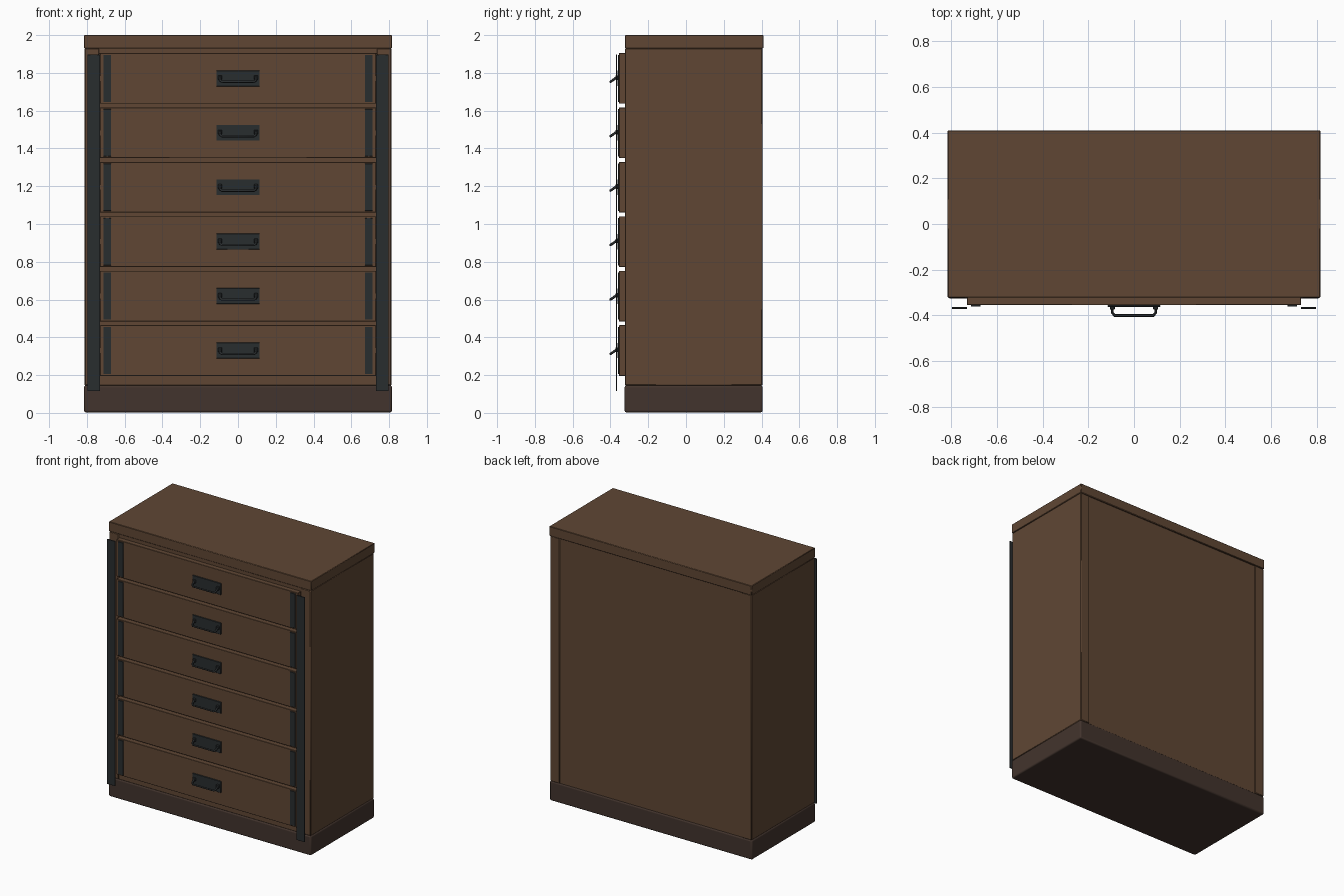
import bpy

if "Cube" in bpy.data.objects:
    bpy.data.objects.remove(bpy.data.objects["Cube"])


def material(name, rgb):
    m = bpy.data.materials.new(name)
    m.diffuse_color = (*rgb, 1)
    m.use_nodes = True
    m.node_tree.nodes["Principled BSDF"].inputs["Base Color"].default_value = m.diffuse_color
    return m


WOOD = material("brown_wood", (0.115, 0.062, 0.034))
DARK = material("dark_wood", (0.055, 0.034, 0.026))
METAL = material("black_metal", (0.022, 0.026, 0.028))


def box(name, x, y, z, mat, bevel=0.002, segments=1):
    """Box from (min, max) ranges with a softened edge."""
    bpy.ops.mesh.primitive_cube_add(size=1, location=[(a + b) / 2 for a, b in (x, y, z)])
    ob = bpy.context.object
    ob.name = name
    ob.scale = [b - a for a, b in (x, y, z)]
    bpy.ops.object.transform_apply(location=False, rotation=False, scale=True)
    ob.data.materials.append(mat)
    if bevel:
        mod = ob.modifiers.new("edge", "BEVEL")
        mod.width, mod.segments = bevel, segments
        bpy.ops.object.shade_smooth_by_angle()
    return ob


def pair(name, x, y, z, mat, bevel=0.002):
    """The same box on the right and left."""
    box(name + "_right", x, y, z, mat, bevel)
    box(name + "_left", (-x[1], -x[0]), y, z, mat, bevel)


# Carcass: plinth, top, sides, back and bottom
box("plinth", (-0.815, 0.815), (-0.325, 0.405), (0.003, 0.145), DARK, 0.01, 3)
box("top_board", (-0.815, 0.815), (-0.322, 0.41), (1.93, 2.0), WOOD, 0.003)
pair("side_panel", (0.735, 0.812), (-0.323, 0.405), (0.145, 1.93), WOOD, 0.004)
box("back_panel", (-0.737, 0.737), (0.375, 0.398), (0.145, 1.93), WOOD, 0)
box("bottom_board", (-0.737, 0.737), (-0.32, 0.38), (0.145, 0.198), WOOD)
box("top_rail", (-0.737, 0.737), (-0.32, 0.38), (1.9, 1.932), WOOD)

# Tall metal strips standing off the front
pair("front_strip", (0.73, 0.797), (-0.371, -0.364), (0.115, 1.897), METAL, 0.001)

# Six drawers with metal edge strips and bail handles
PITCH = 0.2882
for i in range(6):
    c = 0.33 + i * PITCH
    n = i + 1
    lo, hi = c - 0.134, c + 0.138 - 0.004
    box(f"drawer_front_{n}", (-0.731, 0.731), (-0.355, -0.315), (lo, hi), WOOD)
    if i:
        box(f"divider_{n}", (-0.737, 0.737), (-0.32, 0.38), (lo - 0.022, lo + 0.002), WOOD, 0)
    pair(f"drawer_strip_{n}", (0.672, 0.713), (-0.361, -0.354), (c - 0.125, c + 0.125), METAL, 0.001)
    box(f"handle_plate_{n}", (-0.115, 0.115), (-0.362, -0.354), (c - 0.042, c + 0.042), METAL, 0.002)
    pair(f"handle_mount_{n}", (0.084, 0.106), (-0.374, -0.36), (c - 0.008, c + 0.016), METAL, 0.003)

    # Bail bends outward and down from its mounts
    cu = bpy.data.curves.new(f"handle_bail_{n}", "CURVE")
    cu.dimensions = "3D"
    cu.bevel_depth, cu.bevel_resolution = 0.0065, 2
    cu.use_fill_caps = True
    half = [(0.095, -0.364, 0.008), (0.095, -0.388, -0.01), (0.085, -0.4, -0.018)]
    pts = half + [(-x, y, z) for x, y, z in reversed(half)]
    sp = cu.splines.new("POLY")
    sp.points.add(len(pts) - 1)
    for p, (x, y, z) in zip(sp.points, pts):
        p.co = (x, y, z + c, 1)
    cu.materials.append(METAL)
    bpy.context.collection.objects.link(bpy.data.objects.new(f"handle_bail_{n}", cu))
